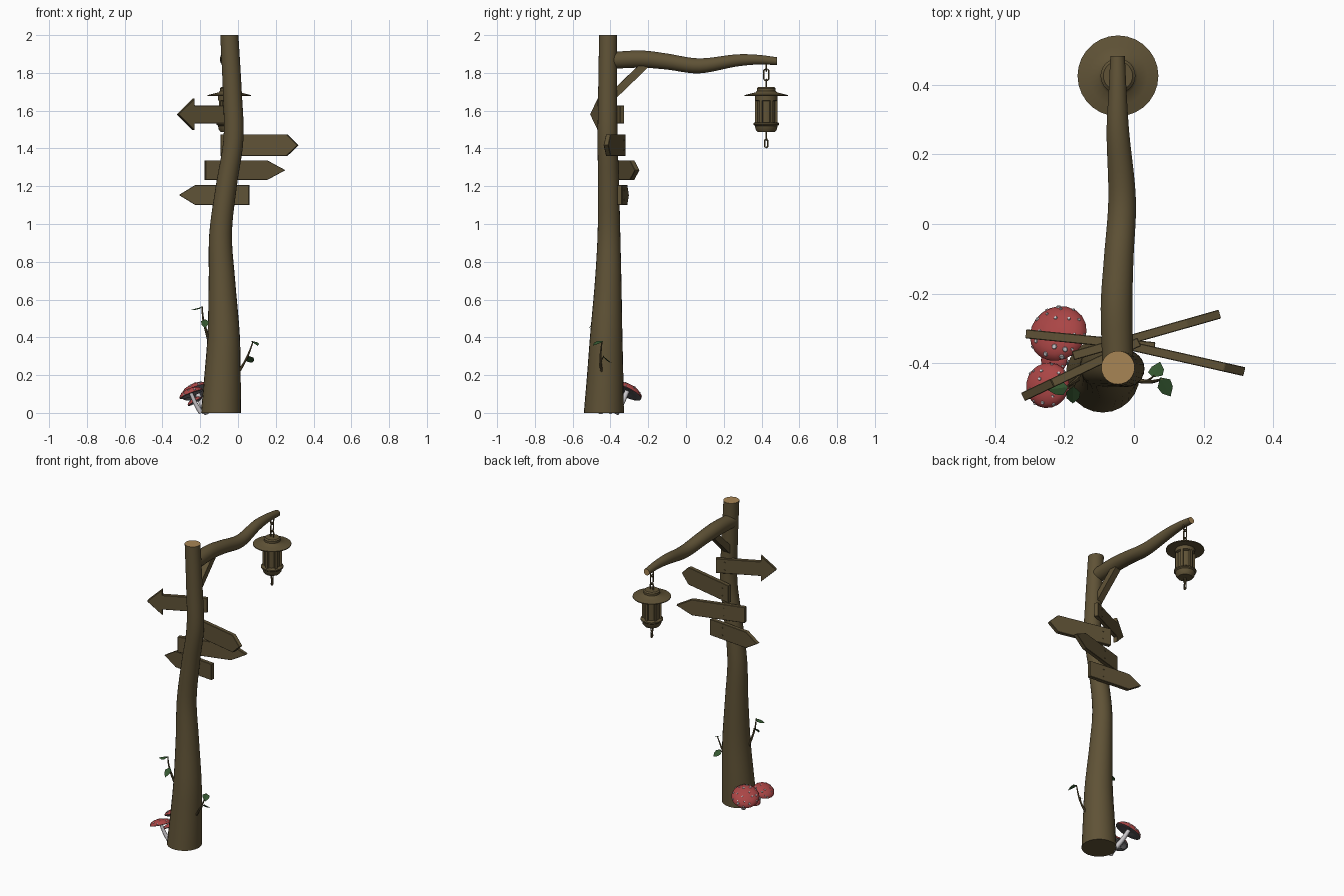
import bpy, bmesh, math, random
from mathutils import Vector, Matrix

if "Cube" in bpy.data.objects:
    bpy.data.objects.remove(bpy.data.objects["Cube"])

random.seed(4)
TAU = 2 * math.pi


def mat(name, r, g, b):
    m = bpy.data.materials.new(name)
    m.diffuse_color = (r, g, b, 1)
    m.use_nodes = True
    m.node_tree.nodes["Principled BSDF"].inputs["Base Color"].default_value = m.diffuse_color
    return m


WOOD = mat("olive brown wood", 0.115, 0.085, 0.037)
CUT = mat("cut wood tan", 0.39, 0.235, 0.09)
RED = mat("mushroom red", 0.40, 0.06, 0.06)
PALE = mat("pale grey", 0.58, 0.56, 0.58)
GILL = mat("gill grey", 0.17, 0.16, 0.17)
GREEN = mat("leaf green", 0.035, 0.095, 0.03)


def finish(name, bm, mats, smooth=True):
    bmesh.ops.recalc_face_normals(bm, faces=bm.faces)
    me = bpy.data.meshes.new(name)
    bm.to_mesh(me)
    bm.free()
    for m in mats:
        me.materials.append(m)
    ob = bpy.data.objects.new(name, me)
    bpy.context.collection.objects.link(ob)
    if smooth:
        bpy.ops.object.select_all(action='DESELECT')
        ob.select_set(True)
        bpy.context.view_layer.objects.active = ob
        bpy.ops.object.shade_smooth_by_angle(angle=math.radians(40))
    return ob


def spline(pts, steps):
    """Catmull-Rom through (x, y, z, radius) points."""
    p = [Vector(q) for q in pts]
    p = [2 * p[0] - p[1]] + p + [2 * p[-1] - p[-2]]
    out = []
    for i in range(1, len(p) - 2):
        a, b, c, d = p[i - 1:i + 3]
        for k in range(steps):
            t = k / steps
            out.append(0.5 * (2 * b + (c - a) * t + (2 * a - 5 * b + 4 * c - d) * t * t
                              + (3 * b - a - 3 * c + d) * t ** 3))
    return out + [p[-2]]


def tube(name, pts, sides=20, steps=5, axis=None, mats=(WOOD,), cut_end=False):
    path = spline(pts, steps)
    bm = bmesh.new()
    rings = []
    for i, q in enumerate(path):
        n = Vector(axis) if axis else (path[min(i + 1, len(path) - 1)] - path[max(i - 1, 0)]).xyz
        u = n.orthogonal().normalized()
        v = n.normalized().cross(u)
        rings.append([bm.verts.new(q.xyz + q.w * (u * math.cos(TAU * k / sides) + v * math.sin(TAU * k / sides)))
                      for k in range(sides)])
    for a, b in zip(rings, rings[1:]):
        for k in range(sides):
            bm.faces.new((a[k], a[(k + 1) % sides], b[(k + 1) % sides], b[k]))
    bm.faces.new(rings[0])
    end = bm.faces.new(rings[-1])
    end.material_index = 1 if cut_end else 0
    return finish(name, bm, mats)


def lathe(name, profile, mats, matrix, sides=24):
    bm = bmesh.new()
    vs = [bm.verts.new((r, 0, z)) for r, z in profile]
    es = [bm.edges.new(e) for e in zip(vs, vs[1:])]
    bmesh.ops.spin(bm, geom=vs + es, cent=(0, 0, 0), axis=(0, 0, 1), angle=TAU, steps=sides)
    bmesh.ops.remove_doubles(bm, verts=bm.verts, dist=1e-4)
    bm.transform(matrix)
    return finish(name, bm, mats)


def box(name, size, matrix):
    bm = bmesh.new()
    bmesh.ops.create_cube(bm, size=1, matrix=matrix @ Matrix.Diagonal((*size, 1)))
    return finish(name, bm, (WOOD,), False)


# Crooked post and lantern arm, with pale sawn ends
tube("post", [(-.09, -.435, 0, .106), (-.082, -.428, .2, .096), (-.076, -.422, .42, .085),
              (-.085, -.412, .7, .070), (-.092, -.408, .95, .060), (-.062, -.410, 1.2, .056),
              (-.024, -.415, 1.45, .053), (-.03, -.415, 1.7, .050), (-.046, -.412, 2, .048)],
     24, 5, (0, 0, 1), (WOOD, CUT), True)
tube("lantern_arm", [(-.046, -.41, 1.865, .045), (-.05, -.24, 1.873, .046), (-.044, -.1, 1.860, .043),
                     (-.034, .07, 1.837, .040), (-.046, .26, 1.865, .033), (-.047, .38, 1.87, .026),
                     (-.047, .482, 1.862, .021)],
     20, 5, (0, 1, 0), (WOOD, CUT), True)

# Diagonal brace under the arm
a, b = Vector((-.038, -.40, 1.667)), Vector((-.045, -.215, 1.845))
rot = (b - a).to_track_quat('Z', 'Y').to_matrix().to_4x4()
box("arm_brace", (.042, .042, (b - a).length), Matrix.Translation((a + b) / 2) @ rot)


def sign(name, tail, tip, z0, z1, head, barb=0.0):
    """Pointed board fixed to the back of the post; barb makes an arrow head."""
    tail, tip = Vector((*tail, 0)), Vector((*tip, 0))
    d = (tip - tail).normalized()
    n = Vector((-d.y, d.x, 0))
    n = n if n.y > 0 else -n
    L, zm, s = (tip - tail).length, (z0 + z1) / 2, (tip - tail).length - head
    prof = [(0, z0), (s, z0), (L, zm), (s, z1), (0, z1)]
    if barb:
        prof[1:4] = [(s, z0), (s, z0 - barb), (L, zm), (s, z1 + barb), (s, z1)]
    bm = bmesh.new()
    f = bm.faces.new([bm.verts.new(tail + d * u + Vector((0, 0, z)) - n * .013) for u, z in prof])
    ext = bmesh.ops.extrude_face_region(bm, geom=[f])
    bmesh.ops.translate(bm, vec=n * .026, verts=[v for v in ext["geom"] if isinstance(v, bmesh.types.BMVert)])
    bmesh.ops.recalc_face_normals(bm, faces=bm.faces)
    bmesh.ops.bevel(bm, geom=bm.edges[:], offset=.002, segments=1, affect='EDGES')
    finish(name, bm, (WOOD,), False)
    # two nail heads near the post
    for k, dz in enumerate((-.025, .025)):
        c = tail + d * ((Vector((-.04, -.35, 0)) - tail).dot(d)) + n * .013 + Vector((0, 0, zm + dz))
        bm = bmesh.new()
        bmesh.ops.create_cone(bm, cap_ends=True, segments=8, radius1=.005, radius2=.004, depth=.008,
                              matrix=Matrix.Translation(c) @ n.to_track_quat('Z', 'Y').to_matrix().to_4x4())
        finish(f"{name}_nail_{k + 1}", bm, (WOOD,))


sign("arrow_sign", (.015, -.338), (-.32, -.497), 1.533, 1.628, .095, .038)
sign("large_right_sign", (-.09, -.332), (.318, -.424), 1.36, 1.475, .06)
sign("small_right_sign", (-.175, -.378), (.248, -.258), 1.233, 1.337, .10)
sign("left_sign", (.06, -.352), (-.312, -.315), 1.10, 1.207, .088)

# Lantern: roof, glass body, bars, base
LX, LY = -.046, .425
LM = Matrix.Translation((LX, LY, 0))
lathe("lantern_roof", [(0, 1.725), (.042, 1.725), (.05, 1.718), (.05, 1.704), (.056, 1.697), (.085, 1.69),
                       (.116, 1.682), (.116, 1.677), (.06, 1.679), (.06, 1.655), (.05, 1.65), (0, 1.65)], (WOOD,), LM, 28)
lathe("lantern_body", [(0, 1.66), (.047, 1.66), (.047, 1.52), (0, 1.52)], (WOOD,), LM)
lathe("lantern_base", [(0, 1.538), (.062, 1.538), (.068, 1.534), (.068, 1.526), (.06, 1.52), (.056, 1.50),
                       (.045, 1.486), (0, 1.486)], (WOOD,), LM)
for k in range(6):
    box(f"lantern_bar_{k + 1}", (.016, .016, .13),
        LM @ Matrix.Rotation(TAU * k / 6 + TAU / 4, 4, 'Z') @ Matrix.Translation((.051, 0, 1.594)))

# Chain links, alternately turned
for k, (z, h, w, turned) in enumerate([(1.835, .06, .03, 1), (1.79, .07, .036, 0), (1.74, .06, .03, 1),
                                       (1.465, .05, .02, 1), (1.427, .052, .024, 0)]):
    t = .004
    pts = []
    for i in range(17):
        q = TAU * i / 16
        x = math.cos(q) * (w / 2 - t)
        zz = math.sin(q) * (w / 2 - t) + math.copysign((h - w) / 2, math.sin(q + .01))
        pts.append((LX + x * turned, LY + x * (1 - turned), z + zz, t))
    tube(f"chain_link_{k + 1}", pts, 8, 1)


# Spotted mushrooms
def mushroom(name, base, centre, normal, r, spots):
    base, centre, normal = Vector(base), Vector(centre), Vector(normal).normalized()
    M = Matrix.Translation(centre) @ normal.to_track_quat('Z', 'Y').to_matrix().to_4x4()
    h = r * .5
    top = centre + normal * h * .3
    mid = base.lerp(top, .5) - Vector((0, 0, .008))
    tube(name + "_stem", [(*base, .2 * r), (*mid, .17 * r), (*top, .15 * r)], 10, 4, mats=(PALE,))
    arc = [(r * math.cos(i * math.pi / 12), h * math.sin(i * math.pi / 12)) for i in range(7)]
    lathe(name + "_cap", arc[:-1] + [(0, h)], (RED,), M, 20)
    lathe(name + "_gills", [(r, 0), (r * .85, -.003), (r * .4, .1 * h), (0, .2 * h)], (GILL,), M, 20)
    bm = bmesh.new()
    for k in range(spots):
        el = math.asin(.12 + .86 * (k + .5) / spots)
        az = k * 2.4 + random.uniform(-.3, .3)
        p = Vector((r * math.cos(el) * math.cos(az), r * math.cos(el) * math.sin(az), h * math.sin(el)))
        n = Vector((p.x / r ** 2, p.y / r ** 2, p.z / h ** 2))
        s = r * random.uniform(.05, .11)
        bmesh.ops.create_cone(bm, cap_ends=True, segments=7, radius1=s, radius2=s * .7, depth=.004,
                              matrix=M @ Matrix.Translation(p) @ n.to_track_quat('Z', 'Y').to_matrix().to_4x4())
    finish(name + "_spots", bm, (PALE,), False)


mushroom("large_mushroom", (-.165, -.37, 0), (-.217, -.315, .108), (-.3, .4, .85), .085, 22)
mushroom("medium_mushroom", (-.195, -.45, 0), (-.247, -.463, .098), (-.35, .15, .9), .066, 16)
mushroom("small_mushroom", (-.18, -.40, 0), (-.228, -.388, .058), (-.5, .1, .85), .043, 10)


# Sprouting twigs with leaves
def leaf(name, base, tip, side, w):
    base, tip = Vector(base), Vector(tip)
    d = tip - base
    side = (Vector(side) - d * (Vector(side).dot(d) / d.dot(d))).normalized() * w / 2
    fold = d.cross(side).normalized() * w * .12
    bm = bmesh.new()
    mids = [bm.verts.new(base + d * t) for t in (0, .3, .65, 1)]
    for sg in (1, -1):
        e = [bm.verts.new(base + d * t + side * sg * k + fold * k) for t, k in ((.3, 1), (.65, .85))]
        bm.faces.new((mids[0], mids[1], e[0]))
        bm.faces.new((mids[1], mids[2], e[1], e[0]))
        bm.faces.new((mids[2], mids[3], e[1]))
    finish(name, bm, (GREEN,), False)


tube("left_twig", [(-.145, -.43, .35, .009), (-.168, -.45, .43, .007), (-.185, -.462, .5, .005),
                   (-.19, -.468, .565, .003)], 8, 3)
tube("left_twig_stalk", [(-.168, -.45, .43, .004), (-.172, -.462, .47, .003), (-.174, -.468, .495, .002)], 6, 2)
leaf("left_leaf_high", (-.188, -.468, .562), (-.25, -.475, .545), (0, 1, .1), .042)
leaf("left_leaf_low", (-.174, -.465, .495), (-.176, -.515, .448), (1, 0, 0), .042)
tube("right_twig", [(-.005, -.445, .205, .009), (.03, -.452, .26, .006), (.055, -.452, .31, .005),
                    (.08, -.445, .378, .003)], 8, 3)
tube("right_twig_stalk", [(.035, -.452, .268, .004), (.05, -.442, .29, .003), (.058, -.435, .302, .002)], 6, 2)
leaf("right_leaf_high", (.075, -.44, .38), (.105, -.495, .355), (1, .3, -.3), .044)
leaf("right_leaf_low", (.055, -.44, .302), (.075, -.395, .265), (1, -.4, .4), .044)
